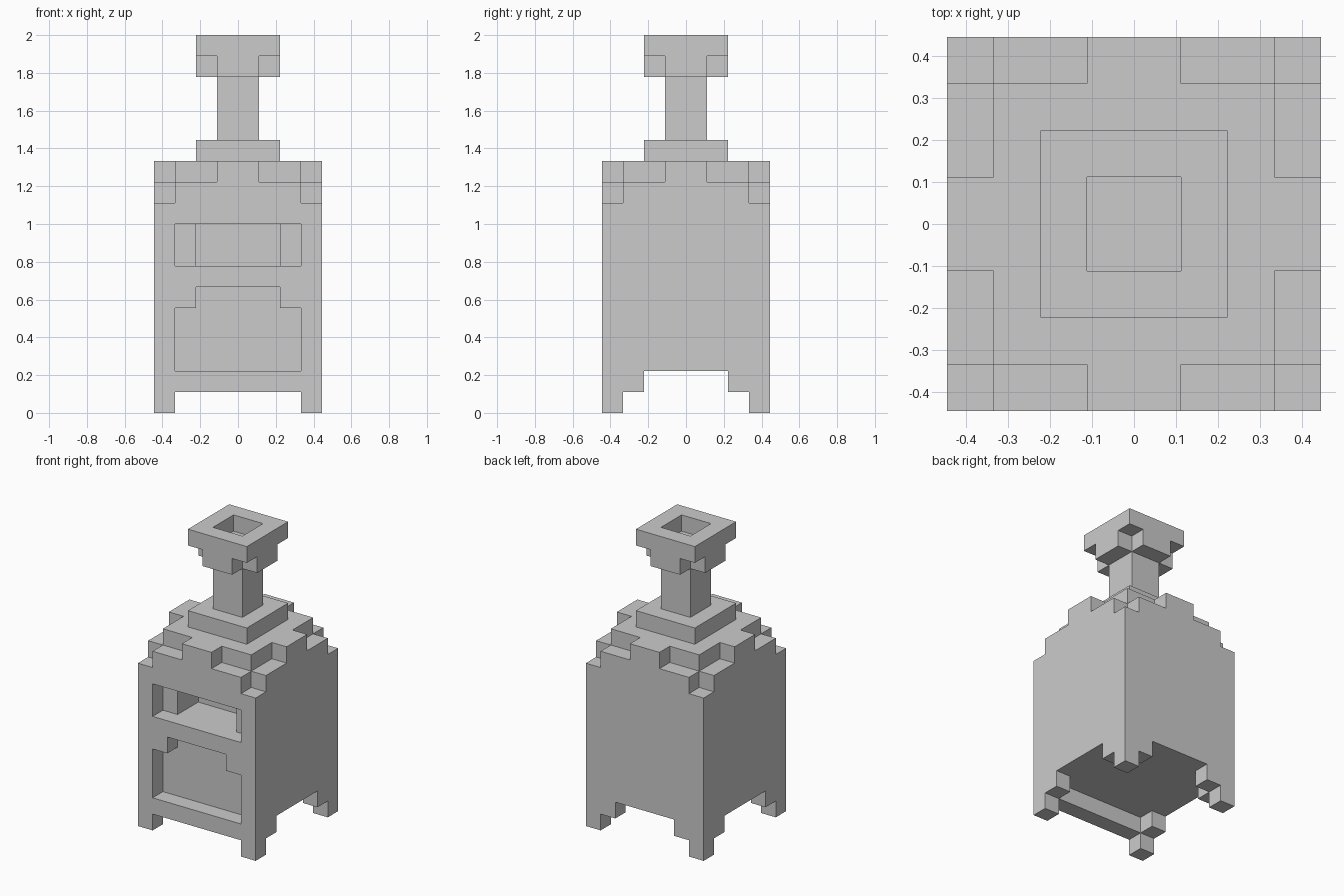
import bpy, bmesh
from math import radians
from mathutils import Vector

if "Cube" in bpy.data.objects:
    bpy.data.objects.remove(bpy.data.objects["Cube"])

U = 1 / 9          # block size: the whole model sits on a 1/9 grid
cells = {}         # occupied block -> part name


def span(a, b):
    return range(a, b)


def fill(part, x, y, z):
    for i in span(*x):
        for j in span(*y):
            for k in span(*z):
                cells[(i, j, k)] = part


def carve(x, y, z):
    for i in span(*x):
        for j in span(*y):
            for k in span(*z):
                cells.pop((i, j, k), None)


def mirrored(a, b):
    return ((a, b), (-b, -a))


# Stove body
fill("stove_body", (-4, 4), (-4, 4), (2, 12))

# Stepped feet at the four corners
for sx in (1, -1):
    for sy in (1, -1):
        def side(s, a, b):
            return (a, b) if s > 0 else (-b, -a)
        fill("feet", side(sx, 3, 4), side(sy, 3, 4), (0, 2))
        fill("feet", side(sx, 2, 3), side(sy, 3, 4), (1, 2))
        fill("feet", side(sx, 3, 4), side(sy, 2, 3), (1, 2))

# Front rail under the fire opening
fill("front_rail", (-2, 2), (-4, -3), (1, 2))

# Stepped shoulders: rim notches, then deeper corner notches
for a in mirrored(1, 4):
    for b in mirrored(3, 4):
        carve(a, b, (11, 12))
        carve(b, a, (11, 12))
for a in mirrored(3, 4):
    for b in mirrored(3, 4):
        carve(a, b, (10, 12))

# Lower fire opening with stepped arch
carve((-3, 3), (-4, -3), (2, 5))
carve((-2, 2), (-4, -3), (5, 6))

# Upper oven opening, deeper in the middle
carve((-3, 3), (-4, -3), (7, 9))
carve((-2, 2), (-4, -1), (7, 9))

# Chimney: base plate, pipe and hollow cap
fill("chimney_base", (-2, 2), (-2, 2), (12, 13))
fill("chimney_pipe", (-1, 1), (-1, 1), (13, 16))
fill("chimney_cap", (-2, 2), (-1, 1), (16, 17))
fill("chimney_cap", (-1, 1), (-2, 2), (16, 17))
fill("chimney_cap", (-2, 2), (-2, 2), (17, 18))
carve((-1, 1), (-1, 1), (17, 18))


def build(part):
    """Skin the exposed sides of one part and merge flat areas."""
    bm = bmesh.new()
    verts = {}

    def vert(p):
        key = tuple(p)
        if key not in verts:
            verts[key] = bm.verts.new([c * U for c in p])
        return verts[key]

    for cell, owner in cells.items():
        if owner != part:
            continue
        for axis in range(3):
            for d in (1, -1):
                nb = list(cell)
                nb[axis] += d
                if tuple(nb) in cells:
                    continue
                base = list(cell)
                base[axis] += (d > 0)
                u, v = (axis + 1) % 3, (axis + 2) % 3
                quad = []
                for du, dv in ((0, 0), (1, 0), (1, 1), (0, 1)):
                    p = list(base)
                    p[u] += du
                    p[v] += dv
                    quad.append(vert(p))
                bm.faces.new(quad if d > 0 else quad[::-1])
    bmesh.ops.dissolve_limit(bm, angle_limit=radians(1), verts=bm.verts, edges=bm.edges)
    mesh = bpy.data.meshes.new(part)
    bm.to_mesh(mesh)
    bm.free()
    bpy.context.collection.objects.link(bpy.data.objects.new(part, mesh))


for name in sorted(set(cells.values())):
    build(name)
